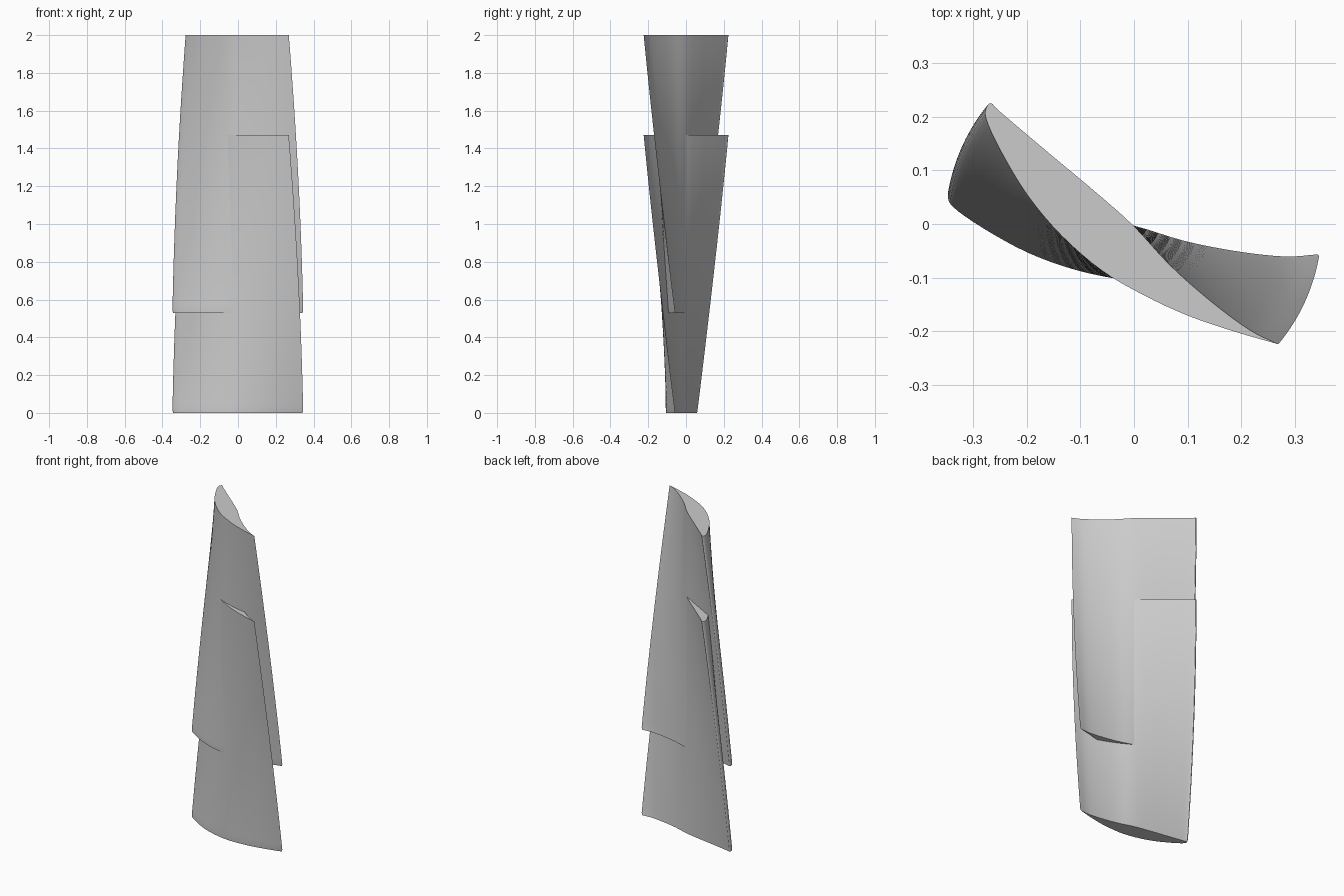
import bpy, bmesh, math
from mathutils import Vector

cube = bpy.data.objects.get("Cube")
if cube:
    bpy.data.objects.remove(cube, do_unlink=True)

# Single plain grey material
GREY = (0.6, 0.6, 0.6, 1.0)
grey = bpy.data.materials.new("light grey")
grey.use_nodes = True
grey.diffuse_color = GREY
grey.node_tree.nodes["Principled BSDF"].inputs["Base Color"].default_value = GREY

HEIGHT, STEPS, OFFSET = 1.47, 32, 0.53
TWIST_BOTTOM, TWIST_TOP = math.radians(9.4), math.radians(39.8)

# Airfoil section as (distance along chord, bulge), trailing edge first
OUTER = [(0.35, 0), (0.27, 0.035), (0.186, 0.067), (0.1, 0.09), (0.01, 0.105),
         (-0.09, 0.103), (-0.186, 0.086), (-0.276, 0.055), (-0.337, 0.026),
         (-0.351, 0.006), (-0.346, -0.003), (-0.326, -0.001), (-0.2, 0),
         (-0.1, 0), (0, 0.003), (0.1, 0.016), (0.2, 0.019), (0.29, 0.014), (0.35, 0)]


def smooth_path(points, cuts=4):
    """Catmull-Rom curve through the points, without the closing point."""
    p = [Vector(q) for q in points]
    p = [2 * p[0] - p[1]] + p + [2 * p[-1] - p[-2]]
    path = []
    for a, b, c, d in zip(p, p[1:], p[2:], p[3:]):
        for k in range(cuts):
            t = k / cuts
            path.append(0.5 * (2 * b + (c - a) * t + (2 * a - 5 * b + 4 * c - d) * t ** 2
                               + (3 * b - a - 3 * c + d) * t ** 3))
    return path


def build_blade(name, base):
    """Loft the section upward while twisting it, then cap both ends."""
    section = smooth_path(OUTER)
    bm = bmesh.new()
    rings = []
    levels = [(0, 0.99), (0.015, 1)] + [(HEIGHT * i / STEPS, 1) for i in range(1, STEPS + 1)]
    for z, scale in levels:
        angle = TWIST_BOTTOM + (TWIST_TOP - TWIST_BOTTOM) * z / HEIGHT
        c, s = math.cos(angle), math.sin(angle)
        rings.append([bm.verts.new((scale * (u * c - n * s), scale * (-u * s - n * c), base + z))
                      for u, n in section])
    count = len(section)
    for low, high in zip(rings, rings[1:]):
        for i in range(count):
            j = (i + 1) % count
            bm.faces.new((low[i], low[j], high[j], high[i]))
    bm.faces.new(rings[0])
    bm.faces.new(rings[-1])
    bmesh.ops.recalc_face_normals(bm, faces=bm.faces)
    mesh = bpy.data.meshes.new(name)
    bm.to_mesh(mesh)
    bm.free()
    mesh.materials.append(grey)
    blade = bpy.data.objects.new(name, mesh)
    bpy.context.collection.objects.link(blade)
    bpy.ops.object.select_all(action="DESELECT")
    blade.select_set(True)
    bpy.context.view_layer.objects.active = blade
    bpy.ops.object.shade_smooth_by_angle(angle=math.radians(35))


# Two identical twisted blades, one raised above the other
build_blade("lower_blade", 0)
build_blade("upper_blade", OFFSET)
